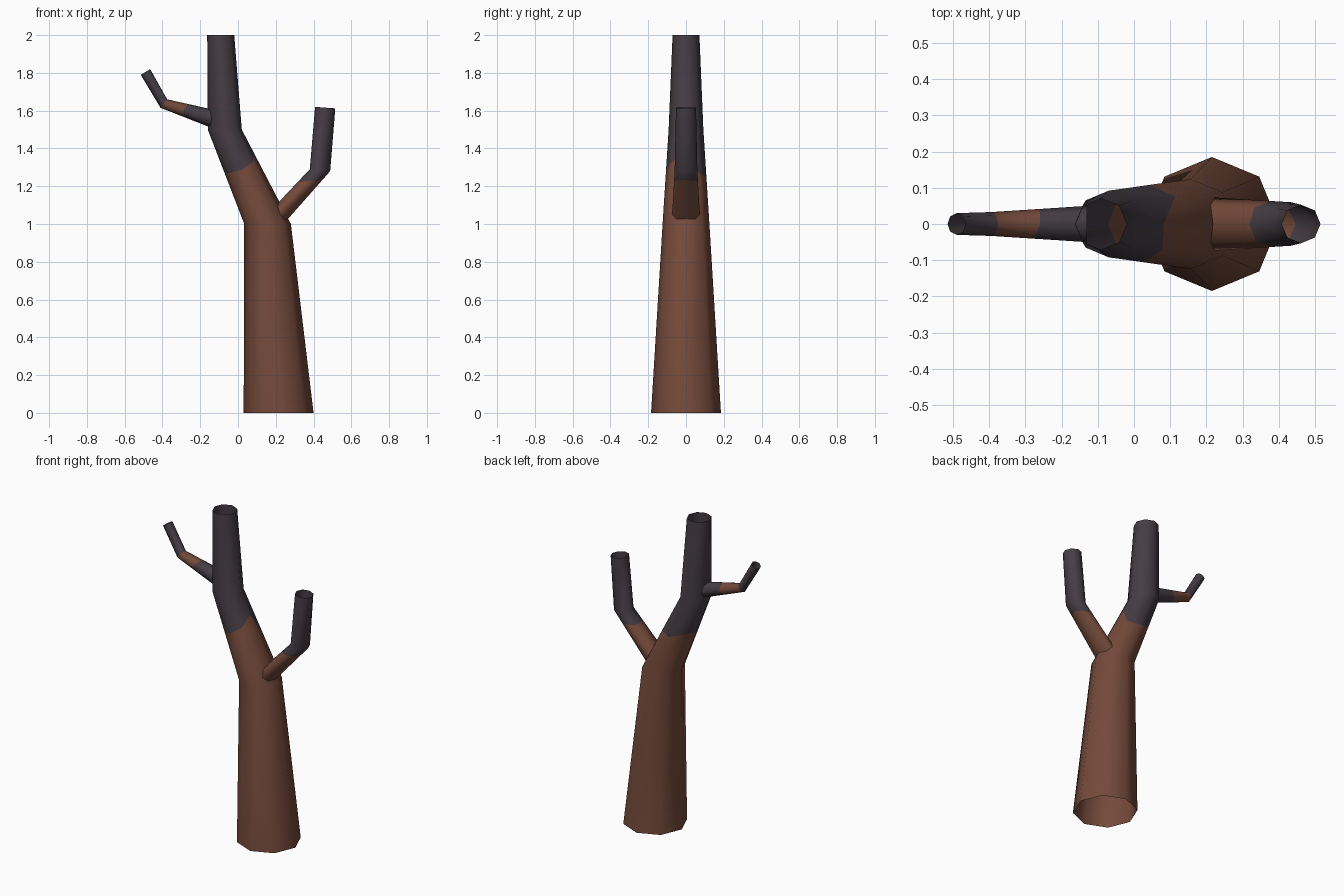
import bpy, bmesh, math

if "Cube" in bpy.data.objects:
    bpy.data.objects.remove(bpy.data.objects["Cube"])

SIDES = 8


def material(name, rgb):
    m = bpy.data.materials.new(name)
    m.diffuse_color = (*rgb, 1)
    m.use_nodes = True
    m.node_tree.nodes["Principled BSDF"].inputs["Base Color"].default_value = m.diffuse_color
    return m


BARK = material("brown bark", (0.175, 0.068, 0.043))
CHAR = material("charred bark", (0.060, 0.047, 0.058))


def ring(left, right, depth):
    """Eight-sided ring spanning two x-z points, with a half depth in y."""
    pts = []
    for i in range(SIDES):
        a = 2 * math.pi * i / SIDES
        k = (1 + math.cos(a)) / 2
        pts.append((left[0] + (right[0] - left[0]) * k,
                    depth * math.sin(a),
                    left[1] + (right[1] - left[1]) * k))
    return pts


def blend(a, b, fractions):
    """Uneven ring between two rings: the ragged edge of the burnt area."""
    return [tuple(p + (q - p) * t for p, q in zip(u, v))
            for u, v, t in zip(a, b, fractions)]


def tube(name, rings, colours):
    """Open tube through the rings; one colour index per band."""
    bm = bmesh.new()
    loops = [[bm.verts.new(p) for p in r] for r in rings]
    for lower, upper, colour in zip(loops, loops[1:], colours):
        for i in range(SIDES):
            j = (i + 1) % SIDES
            f = bm.faces.new((lower[i], lower[j], upper[j], upper[i]))
            f.material_index = colour
            f.smooth = True
    mesh = bpy.data.meshes.new(name)
    bm.to_mesh(mesh)
    bm.free()
    mesh.materials.append(BARK)
    mesh.materials.append(CHAR)
    obj = bpy.data.objects.new(name, mesh)
    bpy.context.collection.objects.link(obj)
    return obj


# Trunk: brown below, charred above
base = ring((0.03, 0), (0.40, 0), 0.185)
fork = ring((0.033, 1.0), (0.28, 1.0), 0.124)
bend = ring((-0.16, 1.5), (0.02, 1.5), 0.092)
top = ring((-0.163, 2.0), (-0.02, 2.0), 0.071)
burn = blend(fork, bend, (0.76, 0.52, 0.50, 0.55, 0.54, 0.54, 0.58, 0.66))
tube("trunk", [base, fork, burn, bend, top], [0, 0, 1, 1])

# Right branch: charred from just below its elbow
root = ring((0.21, 1.11), (0.21, 0.965), 0.074)
elbow = ring((0.38, 1.29), (0.488, 1.28), 0.06)
tip = ring((0.408, 1.62), (0.515, 1.612), 0.053)
burn = blend(root, elbow, (0.85, 0.82, 0.75, 0.66, 0.64, 0.68, 0.78, 0.83))
tube("right_branch", [root, burn, elbow, tip], [0, 1, 1])

# Left branch: charred at both ends, brown before its elbow
root = ring((-0.13, 1.505), (-0.13, 1.605), 0.05)
elbow = ring((-0.41, 1.615), (-0.375, 1.66), 0.033)
tip = ring((-0.515, 1.79), (-0.465, 1.82), 0.03)
burn = blend(root, elbow, (0.53, 0.52, 0.50, 0.52, 0.56, 0.58, 0.60, 0.56))
tube("left_branch", [root, burn, elbow, tip], [1, 0, 1])
